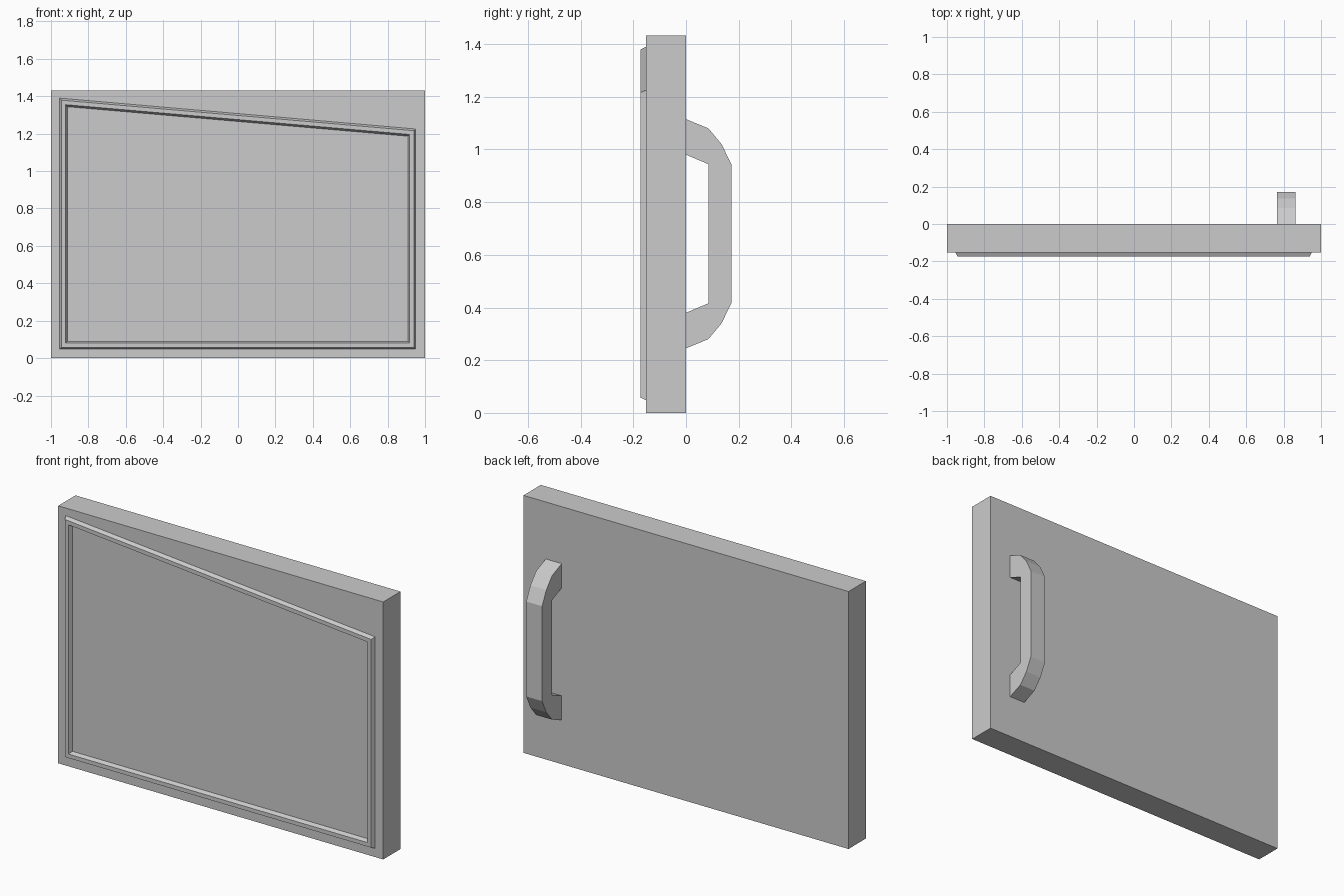
import bpy, math

if "Cube" in bpy.data.objects:
    bpy.data.objects.remove(bpy.data.objects["Cube"])


def add_mesh(name, verts, faces):
    mesh = bpy.data.meshes.new(name)
    mesh.from_pydata(verts, [], faces)
    mesh.validate()
    obj = bpy.data.objects.new(name, mesh)
    bpy.context.collection.objects.link(obj)
    return obj


# Door panel
bpy.ops.mesh.primitive_cube_add(size=1, location=(0, -0.076, 0.716))
panel = bpy.context.object
panel.name = "door_panel"
panel.scale = (2, 0.152, 1.432)
bpy.ops.object.transform_apply(location=False, rotation=False, scale=True)


# Raised seal: bevelled section swept round a sloped-top outline
LEFT, RIGHT, BOTTOM, TOP_L, TOP_R = -0.954, 0.95, 0.048, 1.39, 1.225
slope = (TOP_R - TOP_L) / (RIGHT - LEFT)


def outline(inset, y):
    x0, x1 = LEFT + inset, RIGHT - inset
    drop = inset * math.hypot(1, slope)
    top = lambda x: TOP_L + slope * (x - LEFT) - drop
    return [(x0, y, BOTTOM + inset), (x1, y, BOTTOM + inset),
            (x1, y, top(x1)), (x0, y, top(x0))]


section = [(0, -0.152), (0.01, -0.173), (0.032, -0.173), (0.042, -0.152)]
verts = [v for inset, y in section for v in outline(inset, y)]
faces = []
for r in range(4):
    for i in range(4):
        j, s = (i + 1) % 4, (r + 1) % 4
        faces.append((r * 4 + i, r * 4 + j, s * 4 + j, s * 4 + i))
add_mesh("door_seal", verts, faces)


# Pull handle: half profile (y, height from middle) mirrored, then extruded in x
MID = 0.68
outer = [(0, 0.435), (0.085, 0.4), (0.135, 0.34), (0.172, 0.264)]
inner = [(0, 0.3), (0.085, 0.264), (0.085, 0.264), (0.085, 0.264)]
outer += [(y, -h) for y, h in reversed(outer)]
inner = inner[:2] + [(y, -h) for y, h in reversed(inner[:2])]
loop = outer + inner[::-1]
n = len(loop)
verts = [(x, y, MID + h) for x in (0.765, 0.863) for y, h in loop]
faces = [tuple(reversed(range(n))), tuple(range(n, 2 * n))]
faces += [(i, (i + 1) % n, n + (i + 1) % n, n + i) for i in range(n)]
handle = add_mesh("pull_handle", verts, faces)

# Consistent outward normals
for name in ("door_seal", "pull_handle"):
    obj = bpy.data.objects[name]
    bpy.context.view_layer.objects.active = obj
    bpy.ops.object.mode_set(mode='EDIT')
    bpy.ops.mesh.select_all(action='SELECT')
    bpy.ops.mesh.normals_make_consistent(inside=False)
    bpy.ops.object.mode_set(mode='OBJECT')
